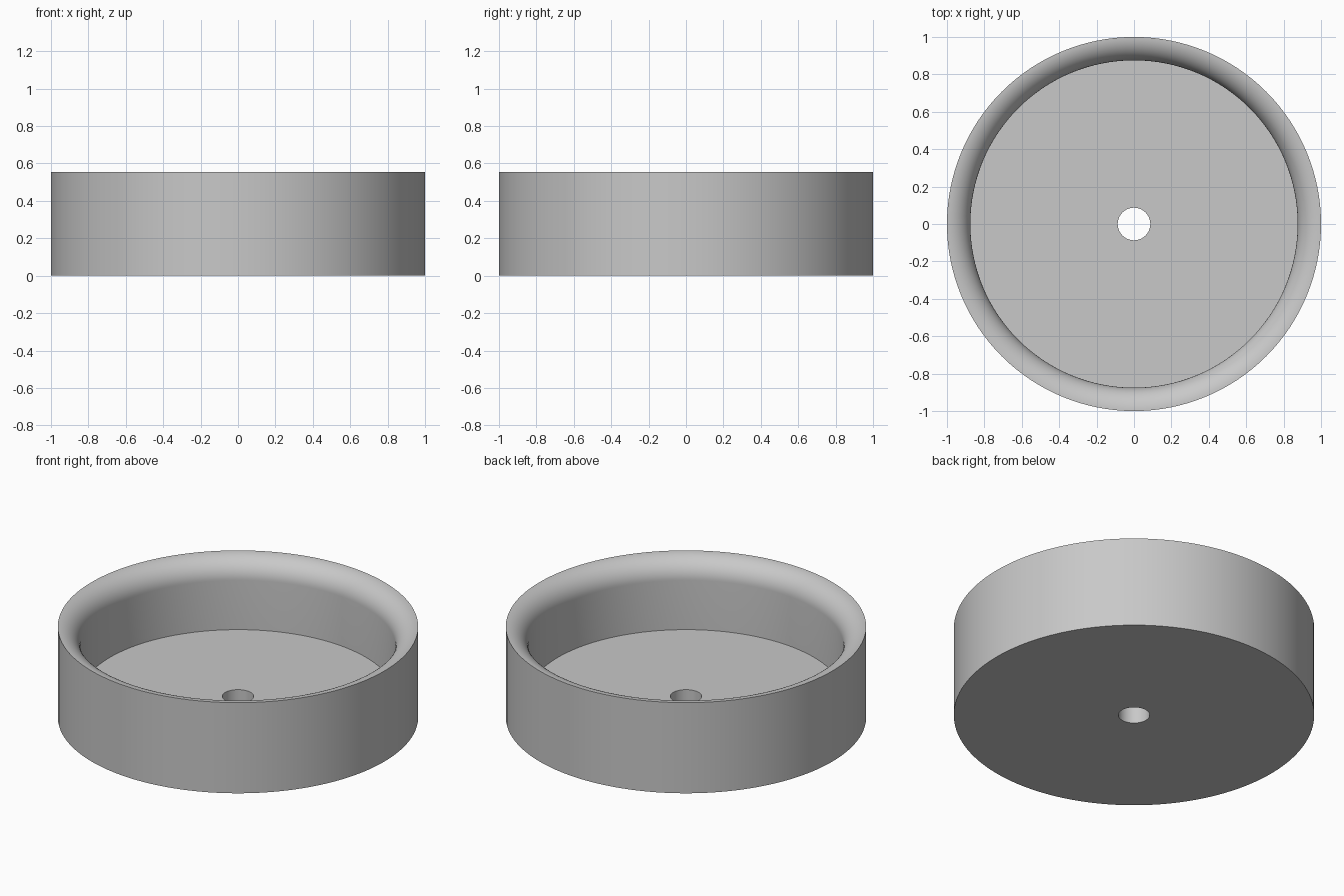
import bpy, bmesh
from math import cos, sin, pi, radians
from mathutils import Vector

cube = bpy.data.objects.get("Cube")
if cube:
    bpy.data.objects.remove(cube, do_unlink=True)

SEGMENTS = 128
ARC_STEPS = 16
OUTER, INNER, HOLE = 1.0, 0.875, 0.087
HEIGHT, FLOOR = 0.555, 0.128
ROUND = OUTER - INNER

# Plain grey material
grey = bpy.data.materials.new("plain_grey")
grey.use_nodes = True
colour = (0.58, 0.58, 0.58, 1)
grey.diffuse_color = colour
grey.node_tree.nodes["Principled BSDF"].inputs["Base Color"].default_value = colour

# Cross-section: drain hole, base, outer wall, rounded inner lip, floor
profile = [(HOLE, 0), (OUTER, 0)]
for i in range(ARC_STEPS + 1):
    a = pi / 2 * i / ARC_STEPS
    profile.append((OUTER - ROUND * sin(a), HEIGHT - ROUND * (1 - cos(a))))
profile += [(INNER, FLOOR), (HOLE, FLOOR)]

# Revolve the cross-section into a dish
bm = bmesh.new()
verts = [bm.verts.new((r, 0, z)) for r, z in profile]
edges = [bm.edges.new((v, verts[(i + 1) % len(verts)])) for i, v in enumerate(verts)]
bmesh.ops.spin(bm, geom=verts + edges, cent=Vector(), axis=Vector((0, 0, 1)),
               angle=2 * pi, steps=SEGMENTS)
bmesh.ops.remove_doubles(bm, verts=bm.verts[:], dist=0.0001)
bmesh.ops.recalc_face_normals(bm, faces=bm.faces[:])

mesh = bpy.data.meshes.new("round_dish")
bm.to_mesh(mesh)
bm.free()
mesh.materials.append(grey)
dish = bpy.data.objects.new("round_dish", mesh)
bpy.context.collection.objects.link(dish)

# Smooth walls with crisp rim, floor and hole edges
bpy.ops.object.select_all(action="DESELECT")
dish.select_set(True)
bpy.context.view_layer.objects.active = dish
bpy.ops.object.shade_smooth_by_angle(angle=radians(30))
